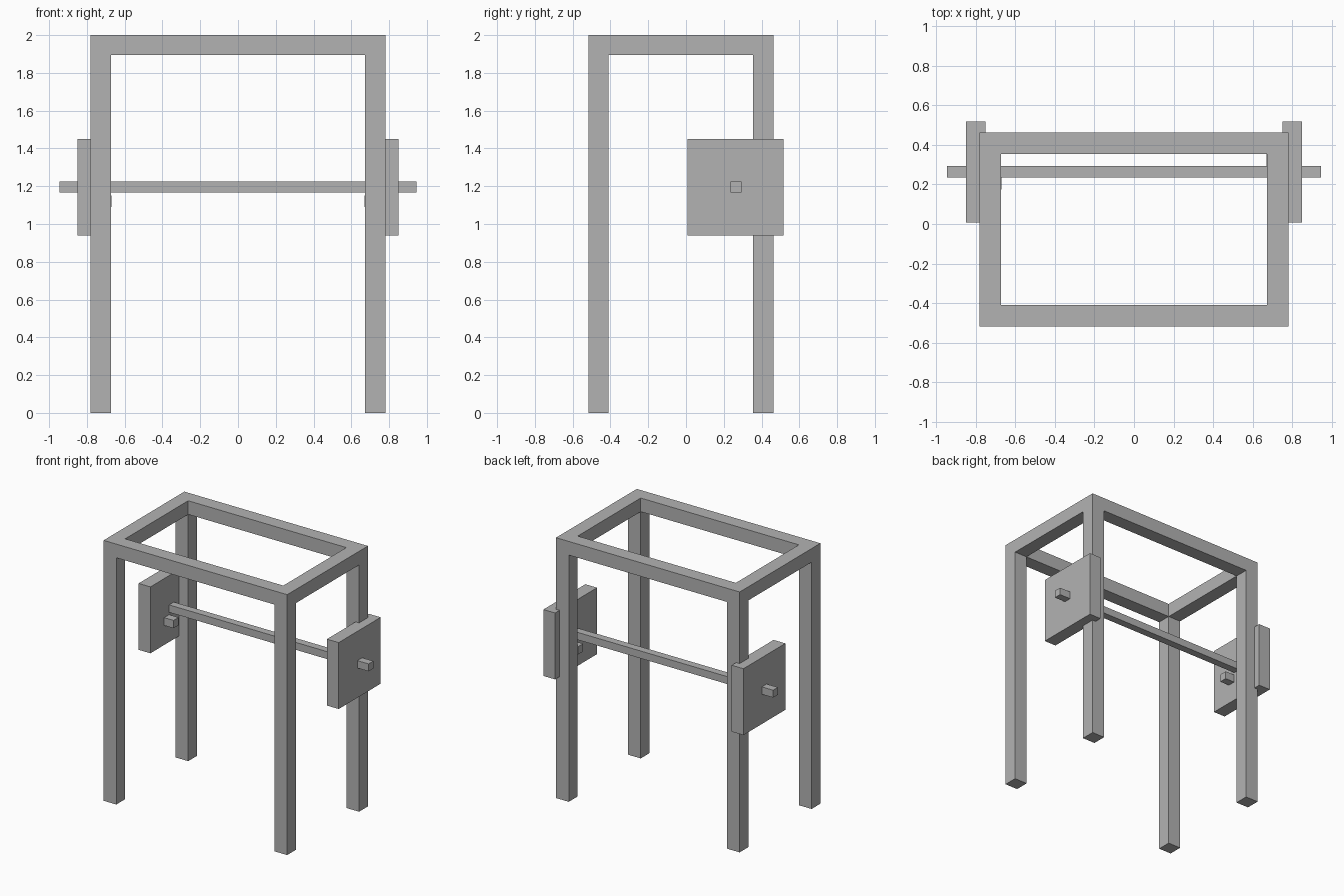
import bpy, bmesh

if "Cube" in bpy.data.objects:
    bpy.data.objects.remove(bpy.data.objects["Cube"])

grey = bpy.data.materials.new("plain grey")
grey.diffuse_color = (0.45, 0.45, 0.45, 1)
grey.use_nodes = True
grey.node_tree.nodes["Principled BSDF"].inputs["Base Color"].default_value = grey.diffuse_color


def finish(name, bm):
    bmesh.ops.recalc_face_normals(bm, faces=bm.faces[:])
    mesh = bpy.data.meshes.new(name)
    bm.to_mesh(mesh)
    bm.free()
    mesh.materials.append(grey)
    obj = bpy.data.objects.new(name, mesh)
    bpy.context.collection.objects.link(obj)
    return obj


def box(name, x, y, z):
    bm = bmesh.new()
    bmesh.ops.create_cube(bm, size=1)
    for v in bm.verts:
        v.co = [r[0] if c < 0 else r[1] for c, r in zip(v.co, (x, y, z))]
    return finish(name, bm)


def extrude_down(bm, faces, depth, keep):
    res = bmesh.ops.extrude_face_region(bm, geom=faces, use_keep_orig=keep)["geom"]
    moved = [g for g in res if isinstance(g, bmesh.types.BMVert)]
    bmesh.ops.translate(bm, verts=moved, vec=(0, 0, -depth))
    return [g for g in res if isinstance(g, bmesh.types.BMFace)]


# Table frame: top ring extruded down, then its four corners extruded into legs
xs = (-0.78, -0.672, 0.672, 0.78)
ys = (-0.517, -0.41, 0.355, 0.463)
bm = bmesh.new()
grid = [[bm.verts.new((x, y, 2)) for y in ys] for x in xs]
ring = [bm.faces.new((grid[i][j], grid[i + 1][j], grid[i + 1][j + 1], grid[i][j + 1]))
        for i in range(3) for j in range(3) if (i, j) != (1, 1)]
under = extrude_down(bm, ring, 0.105, True)
corners = []
for f in under:
    c = f.calc_center_median()
    if abs(c.x) > 0.7 and not -0.4 < c.y < 0.35:
        corners.append(f)
extrude_down(bm, corners, 1.895, False)
finish("frame_with_legs", bm)

# Cross bar running through both side plates
box("cross_bar", (-0.945, 0.945), (0.235, 0.293), (1.168, 1.225))

# Side plates, each with a short peg on its inner face
for side, s, peg_y in (("left", -1, (0.175, 0.235)), ("right", 1, (0.293, 0.353))):
    box(side + "_plate", sorted((s * 0.75, s * 0.85)), (0.008, 0.517), (0.94, 1.45))
    box(side + "_inner_peg", sorted((s * 0.67, s * 0.77)), peg_y, (1.09, 1.15))
